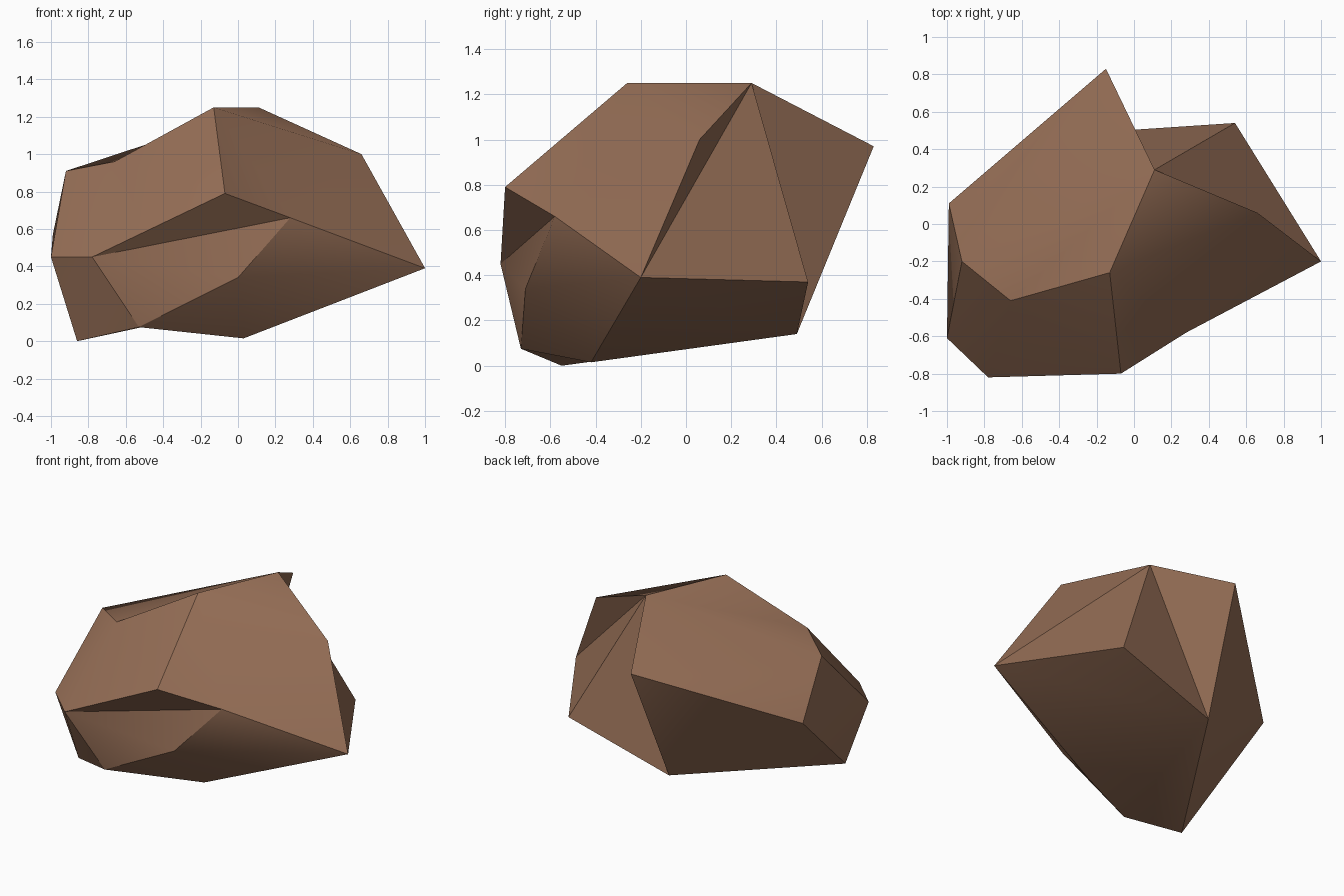
import bpy, bmesh

if "Cube" in bpy.data.objects:
    bpy.data.objects.remove(bpy.data.objects["Cube"])

# Corner points of the boulder
points = {
    # crown
    "A": (-0.15, 0.83, 0.97), "B": (-0.99, 0.11, 0.57), "C": (-0.92, -0.20, 0.91),
    "D": (-0.66, -0.41, 0.96), "E": (-0.13, -0.26, 1.25), "F": (0.11, 0.29, 1.25),
    # right side
    "G": (0.54, 0.54, 0.37), "H": (1.00, -0.20, 0.39), "I": (0.66, 0.06, 1.00),
    # front ledge
    "J": (0.28, -0.58, 0.66), "K": (-0.07, -0.80, 0.79), "L": (-0.78, -0.82, 0.45),
    "M": (-1.00, -0.61, 0.45), "S": (0.00, -0.71, 0.34),
    # underside
    "O": (-0.21, 0.49, 0.14), "P": (-0.86, -0.55, 0.00),
    "Q": (-0.53, -0.73, 0.075), "R": (0.03, -0.42, 0.015),
}

# Chiselled planes, each a softly bent group of triangles
planes = [
    "ABC ACF CDF DEF",      # crown
    "DEK DKL DLM DMC",      # front left
    "EIF EJI EKJ JHI",      # front right
    "KLJ", "LJS LSQ",       # ledge
    "JHS HRS RQS",          # lower front
    "MLP LQP", "BCM BMP",   # left corner
    "ABO BPO",              # back left
    "AOF", "FOG", "FGH", "FHI",  # back right
    "PQO QRO RHO HGO",      # underside
]

bm = bmesh.new()
corner = {name: bm.verts.new(co) for name, co in points.items()}
plane_of = {}
for number, plane in enumerate(planes):
    for triangle in plane.split():
        face = bm.faces.new([corner[c] for c in triangle])
        face.smooth = True
        plane_of[face] = number
bmesh.ops.recalc_face_normals(bm, faces=bm.faces)

# Crisp edges only where two planes meet
for edge in bm.edges:
    edge.smooth = len({plane_of[f] for f in edge.link_faces}) == 1

mesh = bpy.data.meshes.new("boulder")
bm.to_mesh(mesh)
bm.free()
boulder = bpy.data.objects.new("boulder", mesh)
bpy.context.collection.objects.link(boulder)

# Brown stone
stone = bpy.data.materials.new("brown stone")
stone.diffuse_color = (0.30, 0.155, 0.092, 1)
stone.use_nodes = True
stone.node_tree.nodes["Principled BSDF"].inputs["Base Color"].default_value = stone.diffuse_color
mesh.materials.append(stone)
